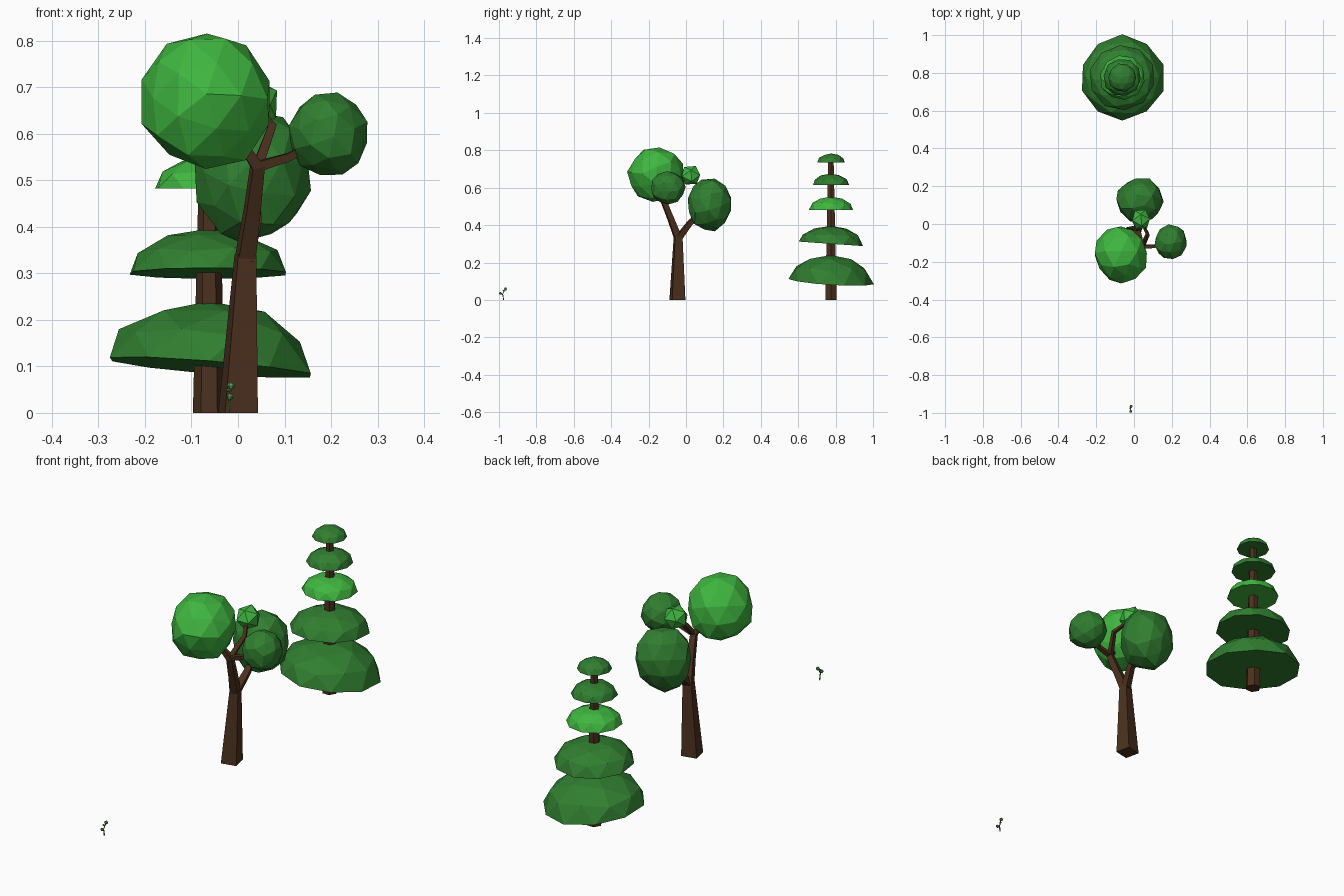
import bpy, bmesh, math, random
from mathutils import Vector, Matrix

if "Cube" in bpy.data.objects:
    bpy.data.objects.remove(bpy.data.objects["Cube"])

random.seed(4)


def material(name, rgb):
    m = bpy.data.materials.new(name)
    m.diffuse_color = (*rgb, 1)
    m.use_nodes = True
    m.node_tree.nodes["Principled BSDF"].inputs["Base Color"].default_value = m.diffuse_color
    return m


BARK = material("bark", (0.07, 0.03, 0.013))
DARK = material("dark_leaf", (0.03, 0.21, 0.03))
BRIGHT = material("bright_leaf", (0.05, 0.47, 0.05))
PALE = material("pale_leaf", (0.12, 0.36, 0.12))
STEM = material("stem", (0.06, 0.14, 0.05))


def finish(bm, name, mat):
    bmesh.ops.recalc_face_normals(bm, faces=bm.faces)
    me = bpy.data.meshes.new(name)
    bm.to_mesh(me)
    bm.free()
    me.materials.append(mat)
    ob = bpy.data.objects.new(name, me)
    bpy.context.collection.objects.link(ob)
    return ob


def limb(name, points, radii, sides=4, mat=BARK, turn=57):
    """Tapered faceted tube through the given points."""
    bm = bmesh.new()
    pts = [Vector(p) for p in points]
    rings = []
    for i, (p, r) in enumerate(zip(pts, radii)):
        d = pts[min(i + 1, len(pts) - 1)] - pts[max(i - 1, 0)]
        q = Vector((0, 0, 1)).rotation_difference(d)
        if p.z == 0:
            q.identity()
        ring = []
        for k in range(sides):
            a = math.radians(turn) + math.tau * k / sides
            ring.append(bm.verts.new(p + q @ Vector((r * math.cos(a), r * math.sin(a), 0))))
        rings.append(ring)
    for a, b in zip(rings, rings[1:]):
        for k in range(sides):
            j = (k + 1) % sides
            bm.faces.new((a[k], a[j], b[j], b[k]))
    bm.faces.new(rings[0])
    bm.faces.new(rings[-1])
    return finish(bm, name, mat)


def blob(name, centre, size, mat, detail=2, jitter=0.05):
    """Slightly uneven faceted leaf ball."""
    bm = bmesh.new()
    bmesh.ops.create_icosphere(bm, subdivisions=detail, radius=1)
    spin = Matrix.Rotation(random.uniform(0, 6), 3, 'X') @ Matrix.Rotation(random.uniform(0, 6), 3, 'Z')
    for v in bm.verts:
        c = spin @ v.co * (1 + random.uniform(-jitter, jitter))
        v.co = Vector(centre) + Vector(s * x for s, x in zip(size, c))
    return finish(bm, name, mat)


def canopy(name, base, radius, height, mat, tilt=(0, 0), spin=0):
    """Half of a faceted ball, closed flat underneath."""
    bm = bmesh.new()
    bmesh.ops.create_icosphere(bm, subdivisions=2, radius=1)
    bmesh.ops.bisect_plane(bm, geom=bm.verts[:] + bm.edges[:] + bm.faces[:], dist=1e-4,
                           plane_co=(0, 0, 0), plane_no=(0, 0, 1), clear_inner=True)
    bmesh.ops.holes_fill(bm, edges=[e for e in bm.edges if e.is_boundary], sides=0)
    bmesh.ops.rotate(bm, verts=bm.verts, matrix=Matrix.Rotation(spin, 3, 'Z'))
    for v in bm.verts:
        x, y, z = v.co
        k = radius * (1 + random.uniform(-0.03, 0.03))
        lean = (tilt[0] * x + tilt[1] * y) * (1 - z)
        v.co = Vector(base) + Vector((x * k, y * k, z * height + lean))
    return finish(bm, name, mat)


# Conifer
PX, PY = -0.062, 0.775
limb("conifer_trunk", [(PX, PY, 0), (PX, PY, 0.77)], [0.035, 0.016], sides=6, turn=0)
layers = [(0.098, 0.224, 0.142, DARK, (-0.018, -0.014)),
          (0.300, 0.172, 0.096, DARK, (0, -0.012)),
          (0.482, 0.120, 0.070, BRIGHT, (0, 0)),
          (0.615, 0.100, 0.060, DARK, (0, 0)),
          (0.735, 0.075, 0.048, DARK, (0, 0))]
for i, (z, r, h, mat, tilt) in enumerate(layers):
    canopy(f"conifer_layer_{i + 1}", (PX, PY, z), r, h, mat, tilt, spin=i * 0.7)

# Broadleaf tree: trunk and branches
fork = (0.016, -0.042, 0.34)
crook = (0.042, -0.12, 0.53)
limb("tree_trunk", [(0, -0.046, 0), fork], [0.051, 0.028])
limb("main_branch", [(0.014, -0.038, 0.32), (0.03, -0.08, 0.43), crook, (0, -0.14, 0.59)],
     [0.027, 0.022, 0.019, 0.012])
limb("rear_branch", [(0.014, -0.048, 0.32), (0.035, 0.02, 0.41), (0.032, 0.09, 0.48)],
     [0.024, 0.019, 0.013])
limb("side_branch", [crook, (0.11, -0.118, 0.55), (0.18, -0.1, 0.59)], [0.015, 0.012, 0.009])
limb("upper_branch", [crook, (0.073, -0.055, 0.615), (0.04, 0.01, 0.655)], [0.015, 0.012, 0.008])

# Broadleaf tree: leaf balls
blob("front_leaf_ball", (-0.068, -0.16, 0.668), (0.140, 0.152, 0.148), BRIGHT)
blob("rear_leaf_ball", (0.030, 0.125, 0.510), (0.126, 0.122, 0.145), DARK)
blob("side_leaf_ball", (0.195, -0.098, 0.598), (0.087, 0.093, 0.089), DARK)
blob("small_leaf_ball", (0.036, 0.024, 0.666), (0.055, 0.058, 0.056), BRIGHT, detail=1, jitter=0.02)

# Tiny sprout
limb("sprout_stem", [(-0.017, -0.975, 0), (-0.018, -0.980, 0.032), (-0.015, -0.966, 0.056)],
     [0.003, 0.0025, 0.002], mat=STEM)
limb("sprout_twig", [(-0.018, -0.980, 0.028), (-0.017, -0.992, 0.036)], [0.002, 0.0015], mat=STEM)
for i, (c, r) in enumerate([((-0.017, -0.992, 0.035), 0.008),
                            ((-0.015, -0.965, 0.058), 0.009),
                            ((-0.020, -0.976, 0.049), 0.005)]):
    blob(f"sprout_leaf_{i + 1}", c, (r, r, r), PALE, detail=1, jitter=0.02)
